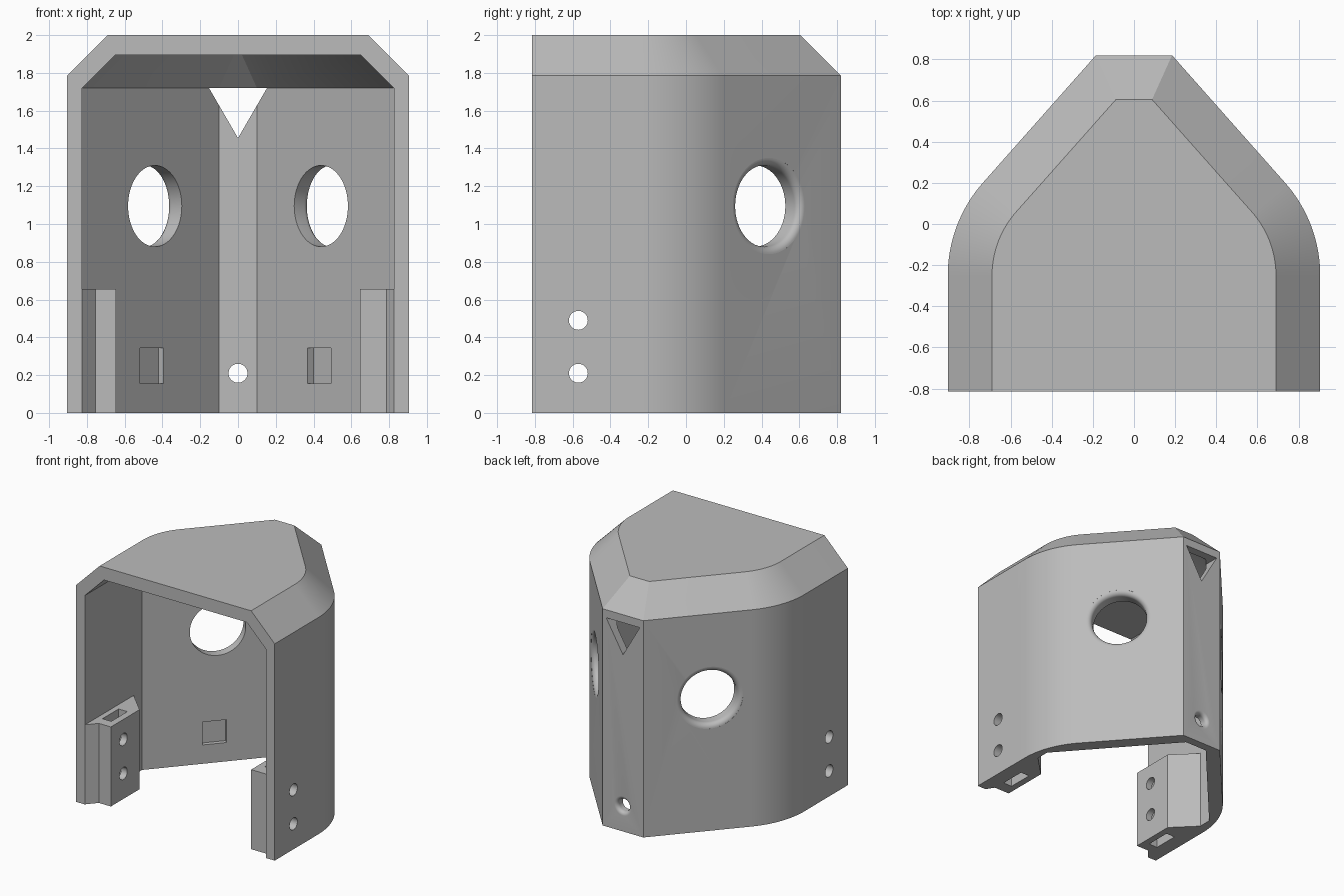
import bpy, bmesh
from math import sin, cos, pi, radians
from mathutils import Vector

cube = bpy.data.objects.get("Cube")
if cube:
    bpy.data.objects.remove(cube)

grey = bpy.data.materials.new("plain_grey")
grey.use_nodes = True
COLOUR = (0.5, 0.5, 0.5, 1)
grey.diffuse_color = COLOUR
grey.node_tree.nodes["Principled BSDF"].inputs["Base Color"].default_value = COLOUR

# Plan dimensions: the slanted wall faces direction (NX, NY)
TURN = radians(41.4)
NX, NY = cos(TURN), sin(TURN)
BACK_X, BACK_Y, FRONT = 0.185, 0.82, -0.815


def loft(name, rings, closed=True):
    """Skin a stack of rings of 3D points and cap both ends."""
    bm = bmesh.new()
    loops = [[bm.verts.new(p) for p in ring] for ring in rings]
    n = len(loops[0])
    for a, b in zip(loops, loops[1:]):
        for i in range(n):
            j = (i + 1) % n
            bm.faces.new((a[i], a[j], b[j], b[i]))
    bm.faces.new(loops[0][::-1])
    bm.faces.new(loops[-1])
    bmesh.ops.recalc_face_normals(bm, faces=bm.faces)
    mesh = bpy.data.meshes.new(name)
    bm.to_mesh(mesh)
    bm.free()
    mesh.materials.append(grey)
    obj = bpy.data.objects.new(name, mesh)
    bpy.context.collection.objects.link(obj)
    return obj


def prism(name, plan, z0, z1):
    return loft(name, [[(x, y, z) for x, y in plan] for z in (z0, z1)])


def symmetric(half, z):
    """Ring from the +x half of a plan, front to back."""
    return [(x, y, z) for x, y in half] + [(-x, y, z) for x, y in half[::-1]]


def outer_plan(inset):
    radius = 0.68 - inset
    arc = [(0.225 + radius * cos(TURN * i / 20), -0.25 + radius * sin(TURN * i / 20))
           for i in range(21)]
    return [(0.905 - inset, FRONT)] + arc + [(BACK_X - 0.452 * inset, BACK_Y - inset)]


def inner_plan(inset):
    side, back = 0.825 - inset, 0.75 - inset
    depth = 0.11 + inset
    corner_y = BACK_Y - (depth + NX * (side - BACK_X)) / NY
    corner_x = BACK_X - (depth + NY * (back - BACK_Y)) / NX
    return [(side, -1.2), (side, corner_y), (corner_x, back)]


def lathe(name, origin, axis, profile, sides=64):
    """Round cutter: profile is (radius, distance along axis)."""
    axis = Vector(axis).normalized()
    u = axis.cross(Vector((0, 0, 1))).normalized()
    v = axis.cross(u)
    rings = [[Vector(origin) + axis * t + u * (r * cos(2 * pi * i / sides))
              + v * (r * sin(2 * pi * i / sides)) for i in range(sides)]
             for r, t in profile]
    return loft(name, rings)


def flared(radius, fillet, depth):
    """Hole profile whose outer rim is rounded over."""
    steps = [i * pi / 16 for i in range(9)]
    curve = [(radius + fillet * (1 - cos(a)), fillet * (sin(a) - 1)) for a in steps]
    return [(radius, -depth)] + curve + [(radius + fillet, 0.1)]


def cut(target, cutters):
    for c in cutters:
        mod = target.modifiers.new("cut", "BOOLEAN")
        mod.operation, mod.solver, mod.object = "DIFFERENCE", "EXACT", c
        bpy.context.view_layer.objects.active = target
        bpy.ops.object.modifier_apply(modifier=mod.name)


# Hollow shell with chamfered roof, open at the front and bottom
shell = loft("shell", [symmetric(outer_plan(d), z)
                       for d, z in ((0, 0), (0, 1.785), (0.215, 2))])
cutters = [loft("cavity_cutter", [symmetric(inner_plan(d), z)
                                  for d, z in ((0, -0.2), (0, 1.72), (0.175, 1.895))])]

# Large round openings and shallow square pockets in the slanted walls
for s, pocket_x, deep in ((1, 0.43, 0.04), (-1, 0.457, 0.035)):
    cutters.append(lathe("round_opening_cutter", (s * 0.523, 0.438, 1.095),
                         (s * NX, NY, 0), flared(0.215, 0.04, 0.2)))
    wall_y = BACK_Y - (0.11 + NX * (pocket_x - BACK_X)) / NY
    plan = []
    for along, out in ((-0.093, -0.05), (0.093, -0.05), (0.093, deep), (-0.093, deep)):
        plan.append((s * (pocket_x + NX * out + NY * along),
                     wall_y + NY * out - NX * along))
    cutters.append(prism("pocket_cutter", plan, 0.155, 0.343))

# Triangular vent and small round hole in the back
vent = [(-0.153, 1.719), (0.153, 1.719), (0, 1.455)]
cutters.append(loft("vent_cutter", [[(x, y, z) for x, z in vent] for y in (0.62, 1)]))
cutters.append(lathe("back_hole_cutter", (0, BACK_Y, 0.21), (0, 1, 0),
                     flared(0.05, 0.03, 0.2)))

# Pairs of screw holes through both sides
screws = [lathe("screw_cutter", (0, -0.57, z), (1, 0, 0), [(0.05, -1.2), (0.05, 1.2)], 32)
          for z in (0.21, 0.49)]
cut(shell, cutters + screws)

# Mounting blocks inside the side walls, each with an upright slot
parts = [shell]
for name, s, step_x, face_y in (("left_mounting_block", 1, 0.785, -0.75),
                                ("right_mounting_block", -1, 0.755, -0.733)):
    plan = [(0.825, -0.813), (step_x, face_y), (0.645, face_y),
            (0.645, -0.36), (0.825, -0.18)]
    block = prism(name, [(s * x, y) for x, y in plan], 0, 0.655)
    slot = [(0.70, -0.65), (0.78, -0.65), (0.78, -0.44), (0.70, -0.44)]
    slot_cutter = prism("slot_cutter", [(s * x, y) for x, y in slot], -0.1, 0.8)
    cut(block, screws + [slot_cutter])
    cutters.append(slot_cutter)
    parts.append(block)

for c in cutters + screws:
    bpy.data.objects.remove(c)

# Smooth the curves, keep the creases
bpy.ops.object.select_all(action="DESELECT")
for p in parts:
    p.select_set(True)
bpy.context.view_layer.objects.active = shell
bpy.ops.object.shade_smooth_by_angle(angle=radians(30))
